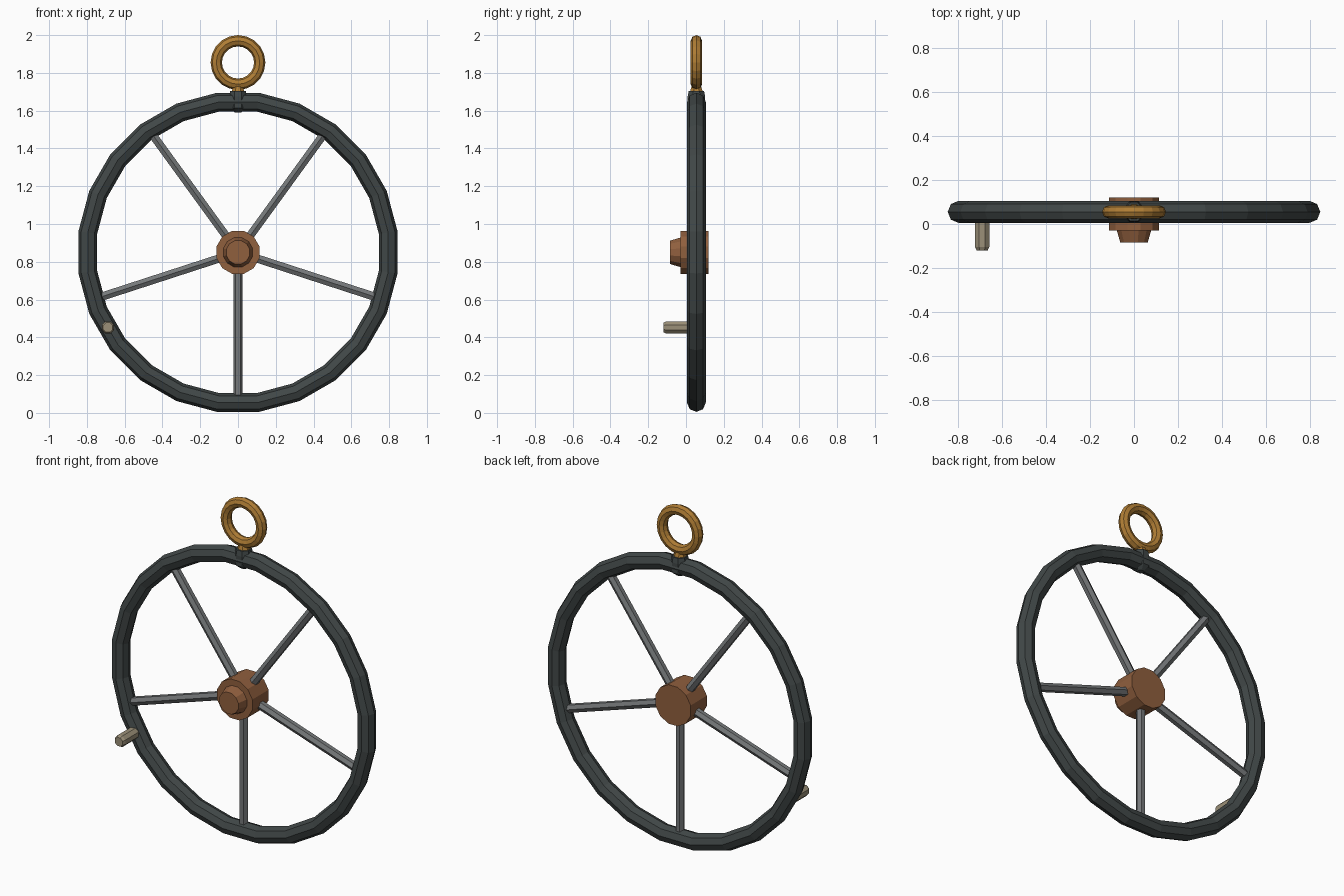
import bpy, bmesh
from math import pi, cos, sin, tau
from mathutils import Matrix, Vector

cube = bpy.data.objects.get("Cube")
if cube:
    bpy.data.objects.remove(cube)


def material(name, rgb):
    m = bpy.data.materials.new(name)
    m.use_nodes = True
    m.diffuse_color = (*rgb, 1)
    bsdf = m.node_tree.nodes["Principled BSDF"]
    bsdf.inputs["Base Color"].default_value = (*rgb, 1)
    bsdf.inputs["Roughness"].default_value = 0.6
    return m


IRON = material("dark iron", (0.052, 0.063, 0.063))
STEEL = material("grey steel", (0.18, 0.19, 0.195))
COPPER = material("copper", (0.28, 0.115, 0.048))
BRASS = material("brass", (0.43, 0.205, 0.035))
BONE = material("pale wood", (0.33, 0.28, 0.19))

CENTRE = Vector((0, 0.055, 0.85))
RIM_R, TUBE_R = 0.802, 0.05
FORWARD = Vector((0, -1, 0))
UP = Vector((0, 0, 1))


def lathe(name, profile, sides, mat, origin, axis, closed=False, phase=0.5):
    """Turn (radius, height) points about an axis; capped unless closed."""
    bm = bmesh.new()
    rings = []
    for r, h in profile:
        angles = [tau * (i + phase) / sides for i in range(sides)]
        rings.append([bm.verts.new((r * cos(a), r * sin(a), h)) for a in angles])
    pairs = list(zip(rings, rings[1:]))
    if closed:
        pairs.append((rings[-1], rings[0]))
    else:
        bm.faces.new(rings[0])
        bm.faces.new(rings[-1])
    for a, b in pairs:
        for i in range(sides):
            j = (i + 1) % sides
            bm.faces.new((a[i], a[j], b[j], b[i]))
    bmesh.ops.recalc_face_normals(bm, faces=bm.faces)
    turn = UP.rotation_difference(axis).to_matrix().to_4x4()
    bm.transform(Matrix.Translation(origin) @ turn)
    me = bpy.data.meshes.new(name)
    bm.to_mesh(me)
    bm.free()
    me.materials.append(mat)
    ob = bpy.data.objects.new(name, me)
    bpy.context.scene.collection.objects.link(ob)
    return ob


def circle(major, minor, n=8):
    return [(major + minor * cos(tau * i / n), minor * sin(tau * i / n)) for i in range(n)]


# Wheel rim
lathe("rim", circle(RIM_R, TUBE_R), 24, IRON, CENTRE, FORWARD, closed=True)

# Hub barrel and tapered front cap
lathe("hub", [(0.118, -0.065), (0.118, 0.085)], 12, COPPER, CENTRE, FORWARD)
lathe("hub_cap", [(0.082, 0.08), (0.064, 0.14)], 12, COPPER, CENTRE, FORWARD)

# Five spokes, the first pointing straight down
for k in range(5):
    a = -pi / 2 + tau * k / 5
    lathe(f"spoke_{k + 1}", [(0.025, 0.06), (0.025, 0.765)], 6, STEEL, CENTRE,
          Vector((cos(a), 0, sin(a))))

# Crank handle on the rim
a = pi * 7 / 6
grip = CENTRE + 0.795 * Vector((cos(a), 0, sin(a)))
lathe("handle", [(0.035, 0.02), (0.035, 0.16), (0.027, 0.175)], 8, BONE, grip, FORWARD)

# Lug clasping the top of the rim
top = Vector((0, CENTRE.y, 0))
lathe("lug", [(0.018, 1.59), (0.05, 1.615), (0.05, 1.675), (0.044, 1.705)],
      8, IRON, top, UP)

# Hanging ring and its neck
lathe("ring_neck", [(0.04, 1.69), (0.022, 1.745)], 8, BRASS, top, UP)
lathe("hanging_ring", circle(0.115, 0.03), 20, BRASS, top + Vector((0, 0, 1.855)),
      FORWARD, closed=True, phase=0)
